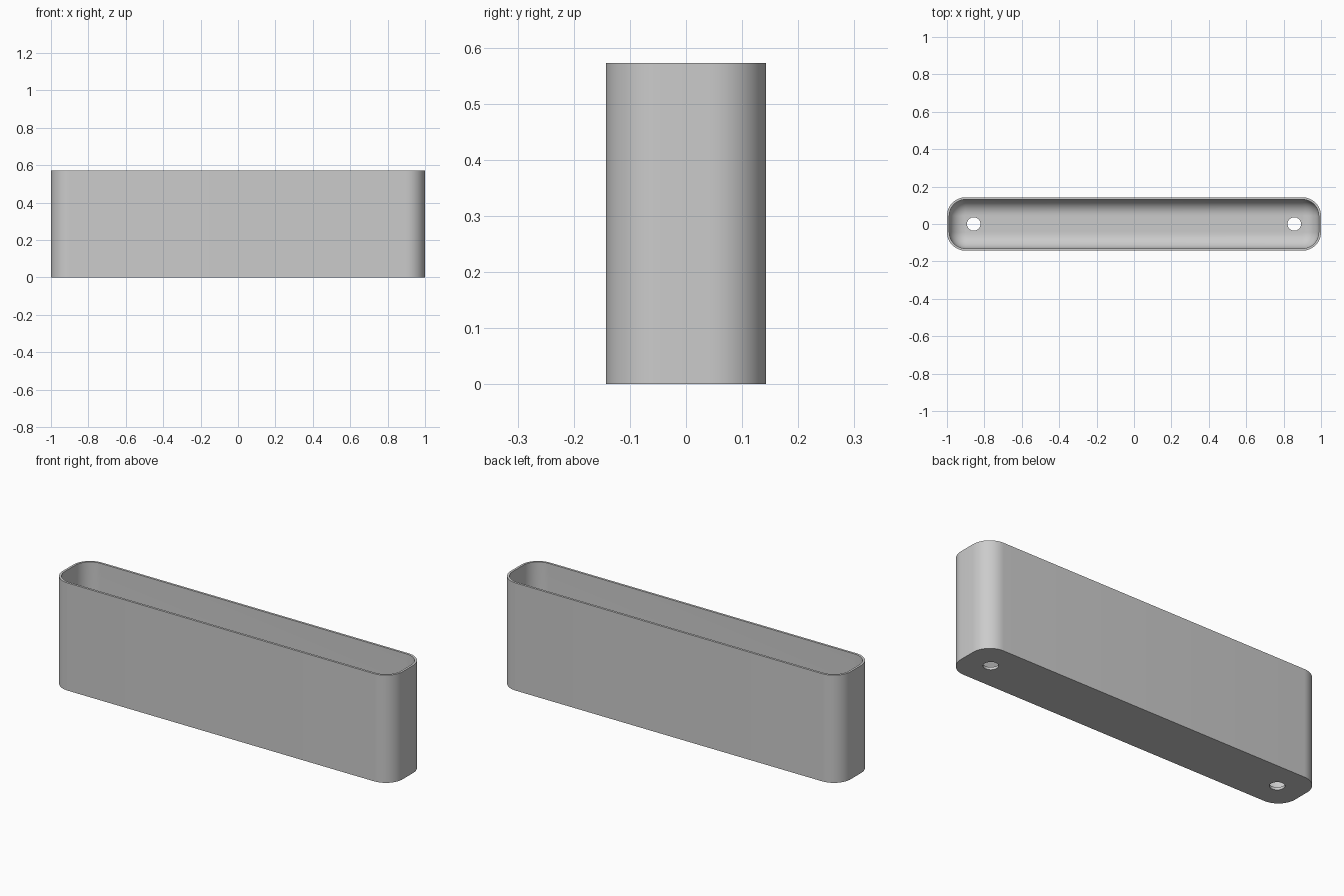
import bpy, bmesh, math

if "Cube" in bpy.data.objects:
    bpy.data.objects.remove(bpy.data.objects["Cube"])

LENGTH, DEPTH, HEIGHT = 2.0, 0.286, 0.572
CORNER = 0.1       # outer corner radius
WALL = 0.012       # wall thickness
FLOOR = 0.014      # floor thickness
FILLET = 0.084     # inner curve from wall to floor
HOLE_X, HOLE_R = 0.857, 0.036
SEG = 12


def ring(bm, inset, z):
    """Rounded rectangle of vertices, inset from the outer outline."""
    r = CORNER - inset
    cx, cy = LENGTH / 2 - CORNER, DEPTH / 2 - CORNER
    verts = []
    for q, (sx, sy) in enumerate([(1, 1), (-1, 1), (-1, -1), (1, -1)]):
        for i in range(SEG + 1):
            a = (q + i / SEG) * math.pi / 2
            verts.append(bm.verts.new((sx * cx + r * math.cos(a),
                                       sy * cy + r * math.sin(a), z)))
    return verts


# Planter shell: outer wall, rim, inner wall, fillet, floor
bm = bmesh.new()
levels = [(0, 0), (0, HEIGHT), (WALL, HEIGHT)]
for i in range(11):
    a = i / 10 * math.pi / 2
    levels.append((WALL + FILLET * (1 - math.cos(a)),
                   FLOOR + FILLET * (1 - math.sin(a))))
rings = [ring(bm, d, z) for d, z in levels]
for lower, upper in zip(rings, rings[1:]):
    for i in range(len(lower)):
        j = (i + 1) % len(lower)
        bm.faces.new((lower[i], lower[j], upper[j], upper[i]))
bm.faces.new(list(reversed(rings[0])))
bm.faces.new(rings[-1])
bmesh.ops.recalc_face_normals(bm, faces=bm.faces[:])
mesh = bpy.data.meshes.new("planter_box")
bm.to_mesh(mesh)
bm.free()
box = bpy.data.objects.new("planter_box", mesh)
bpy.context.collection.objects.link(box)

# Single grey material
grey = bpy.data.materials.new("grey")
grey.diffuse_color = (0.6, 0.6, 0.6, 1)
grey.use_nodes = True
grey.node_tree.nodes["Principled BSDF"].inputs["Base Color"].default_value = grey.diffuse_color
mesh.materials.append(grey)

# Drain holes through the floor
for side in (-1, 1):
    bpy.ops.mesh.primitive_cylinder_add(vertices=32, radius=HOLE_R, depth=0.1,
                                        location=(side * HOLE_X, 0, 0))
    cutter = bpy.context.object
    cutter.name = "drain_hole_cutter"
    cutter.hide_render = True
    cutter.data.materials.append(grey)
    cut = box.modifiers.new("drain_hole", 'BOOLEAN')
    cut.operation = 'DIFFERENCE'
    cut.solver = 'EXACT'
    cut.object = cutter
    bpy.context.view_layer.objects.active = box
    bpy.ops.object.modifier_apply(modifier=cut.name)
    bpy.data.objects.remove(cutter)

# Smooth curves, crisp rims
bpy.ops.object.select_all(action='DESELECT')
box.select_set(True)
bpy.context.view_layer.objects.active = box
bpy.ops.object.shade_smooth_by_angle(angle=math.radians(35))
